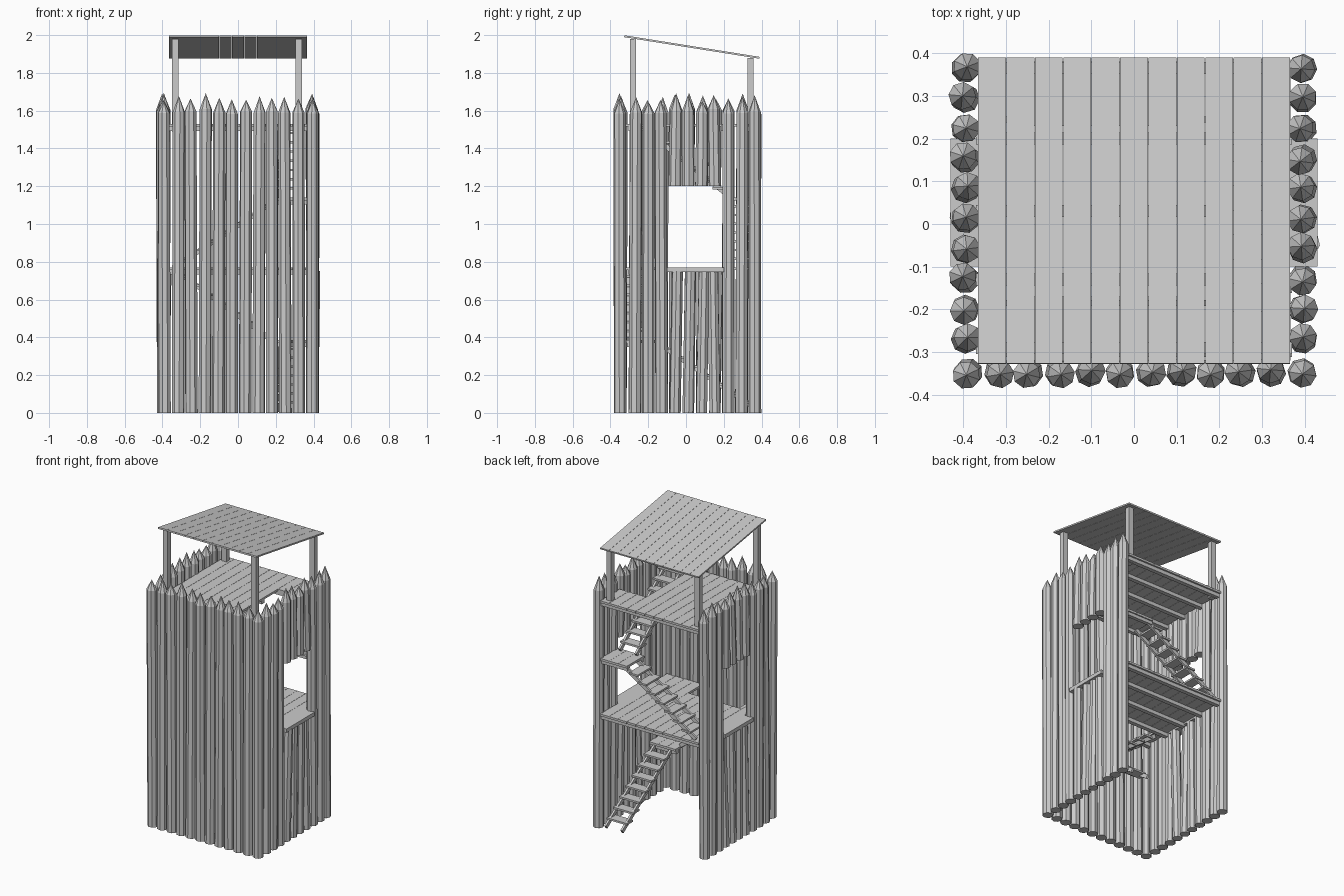
import bpy, bmesh, math, random
from mathutils import Vector, Matrix

random.seed(4)
if "Cube" in bpy.data.objects:
    bpy.data.objects.remove(bpy.data.objects["Cube"])

wood = bpy.data.materials.new("weathered_grey_wood")
wood.use_nodes = True
GREY = (0.6, 0.6, 0.6, 1)
wood.diffuse_color = GREY
wood.node_tree.nodes["Principled BSDF"].inputs["Base Color"].default_value = GREY


def finish(name, bm):
    bmesh.ops.recalc_face_normals(bm, faces=bm.faces)
    mesh = bpy.data.meshes.new(name)
    bm.to_mesh(mesh)
    bm.free()
    mesh.materials.append(wood)
    bpy.context.collection.objects.link(bpy.data.objects.new(name, mesh))


def beam(bm, p, q, width, height):
    """Rectangular timber from p to q."""
    p, q = Vector(p), Vector(q)
    d = q - p
    rot = d.to_track_quat('X', 'Z').to_matrix().to_4x4()
    size = Matrix.Diagonal((d.length, width, height, 1))
    bmesh.ops.create_cube(bm, size=1, matrix=Matrix.Translation((p + q) / 2) @ rot @ size)


def box(bm, x0, x1, y0, y1, z0, z1):
    beam(bm, (x0, (y0 + y1) / 2, (z0 + z1) / 2), (x1, (y0 + y1) / 2, (z0 + z1) / 2),
         y1 - y0, z1 - z0)


def log(bm, x, y, z0, z1, lean, tip=0, radius=0.034):
    """Eight-sided log, leaning slightly, with an optional sharpened tip."""
    turn = random.uniform(0, math.pi)
    dx, dy = random.uniform(-lean, lean), random.uniform(-lean, lean)

    def ring(z, ox, oy, r):
        return [bm.verts.new((x + ox + r * math.cos(turn + i * math.pi / 4),
                              y + oy + r * math.sin(turn + i * math.pi / 4), z))
                for i in range(8)]
    low, high = ring(z0, 0, 0, radius), ring(z1, dx, dy, radius * 0.96)
    bm.faces.new(low)
    for i in range(8):
        j = (i + 1) % 8
        bm.faces.new((low[i], low[j], high[j], high[i]))
    if tip:
        peak = bm.verts.new((x + dx, y + dy, z1 + tip))
        for i in range(8):
            bm.faces.new((high[i], high[(i + 1) % 8], peak))
    else:
        bm.faces.new(high)


def full_log(bm, x, y, z0=0):
    log(bm, x, y, z0, random.uniform(1.58, 1.61), 0.007, random.uniform(0.06, 0.09))


# Palisade walls; the side walls have a window opening
bm = bmesh.new()
for i in range(12):
    full_log(bm, -0.388 + i * 0.071, -0.348)
finish("front_wall", bm)

for name, s in (("left_wall", 1), ("right_wall", -1)):
    bm = bmesh.new()
    for i in range(10):
        y = -0.27 + i * 0.0705
        if 3 <= i <= 6:
            log(bm, s * 0.395, y, 0, 0.75, 0.014, radius=0.031)
            full_log(bm, s * 0.395, y, 1.2)
        else:
            full_log(bm, s * 0.395, y)
    finish(name, bm)
    bm = bmesh.new()
    box(bm, s * 0.395 - 0.035, s * 0.395 + 0.035, -0.1, 0.2, 0.745, 0.77)
    finish(name.replace("wall", "window_sill"), bm)


# Plank floors on joists, each with a stairwell opening
def spans(lo, hi, cut):
    if not cut:
        return [(lo, hi)]
    return [(a, b) for a, b in ((lo, cut[0]), (cut[1], hi)) if b - a > 0.03]


def floor(name, z, hole):
    x0, x1, y0, y1 = hole
    bm = bmesh.new()
    for i in range(-5, 6):
        x = i * 0.0665
        for a, b in spans(-0.32, 0.39, (y0, y1) if x0 < x < x1 else None):
            box(bm, x - 0.0325, x + 0.0325, a, b, z - 0.014, z)
    finish(name + "_planks", bm)
    bm = bmesh.new()
    for y in (-0.29, -0.13, 0.03, 0.2, 0.365):
        for a, b in spans(-0.37, 0.37, (x0, x1) if y0 < y < y1 else None):
            box(bm, a, b, y - 0.014, y + 0.014, z - 0.038, z - 0.014)
    finish(name + "_joists", bm)


floor("lower_floor", 0.77, (-0.3, 0.13, -0.4, -0.165))
floor("upper_floor", 1.53, (0.165, 0.4, -0.22, 0.185))


# Stair flights with open treads and two stringers
def flight(name, start, end, steps=8, width=0.15):
    start, end = Vector(start), Vector(end)
    run = (end - start) * Vector((1, 1, 0))
    side = Vector((-run.y, run.x, 0)).normalized() * width / 2
    ahead = run.normalized() * 0.033
    bm = bmesh.new()
    for i in range(1, steps):
        c = start.lerp(end, i / steps)
        beam(bm, c - ahead, c + ahead, width, 0.012)
    drop = Vector((0, 0, 0.022))
    for k in (-0.8, 0.8):
        beam(bm, start + side * k + drop * 0.3, end + side * k - drop, 0.014, 0.026)
    finish(name, bm)


flight("ground_flight", (0.27, 0.38, 0.01), (0.27, -0.14, 0.385))
flight("front_flight", (0.17, -0.245, 0.385), (-0.32, -0.245, 0.77))
flight("back_flight", (-0.33, 0.305, 0.77), (0.19, 0.305, 1.14))
flight("top_flight", (0.27, 0.23, 1.14), (0.27, -0.23, 1.53))

# Corner landings between flights
for name, y0, y1, z in (("lower_landing", -0.32, -0.13, 0.385), ("upper_landing", 0.2, 0.385, 1.14)):
    bm = bmesh.new()
    for i in range(3):
        box(bm, 0.17 + i * 0.066, 0.235 + i * 0.066, y0, y1, z - 0.015, z)
    for y in (y0 + 0.02, y1 - 0.02):
        box(bm, 0.17, 0.37, y - 0.012, y + 0.012, z - 0.037, z - 0.015)
    finish(name, bm)

# Roof posts and sloping plank roof
bm = bmesh.new()
for x in (-0.332, 0.322):
    for y, top in ((-0.28, 1.98), (0.342, 1.88)):
        box(bm, x - 0.0175, x + 0.0175, y - 0.0165, y + 0.0165, 1.49, top)
finish("roof_posts", bm)

bm = bmesh.new()
for i in range(-5, 6):
    x = i * 0.0665
    beam(bm, (x, -0.327, 1.994), (x, 0.389, 1.88), 0.0652, 0.01)
finish("roof_planks", bm)
